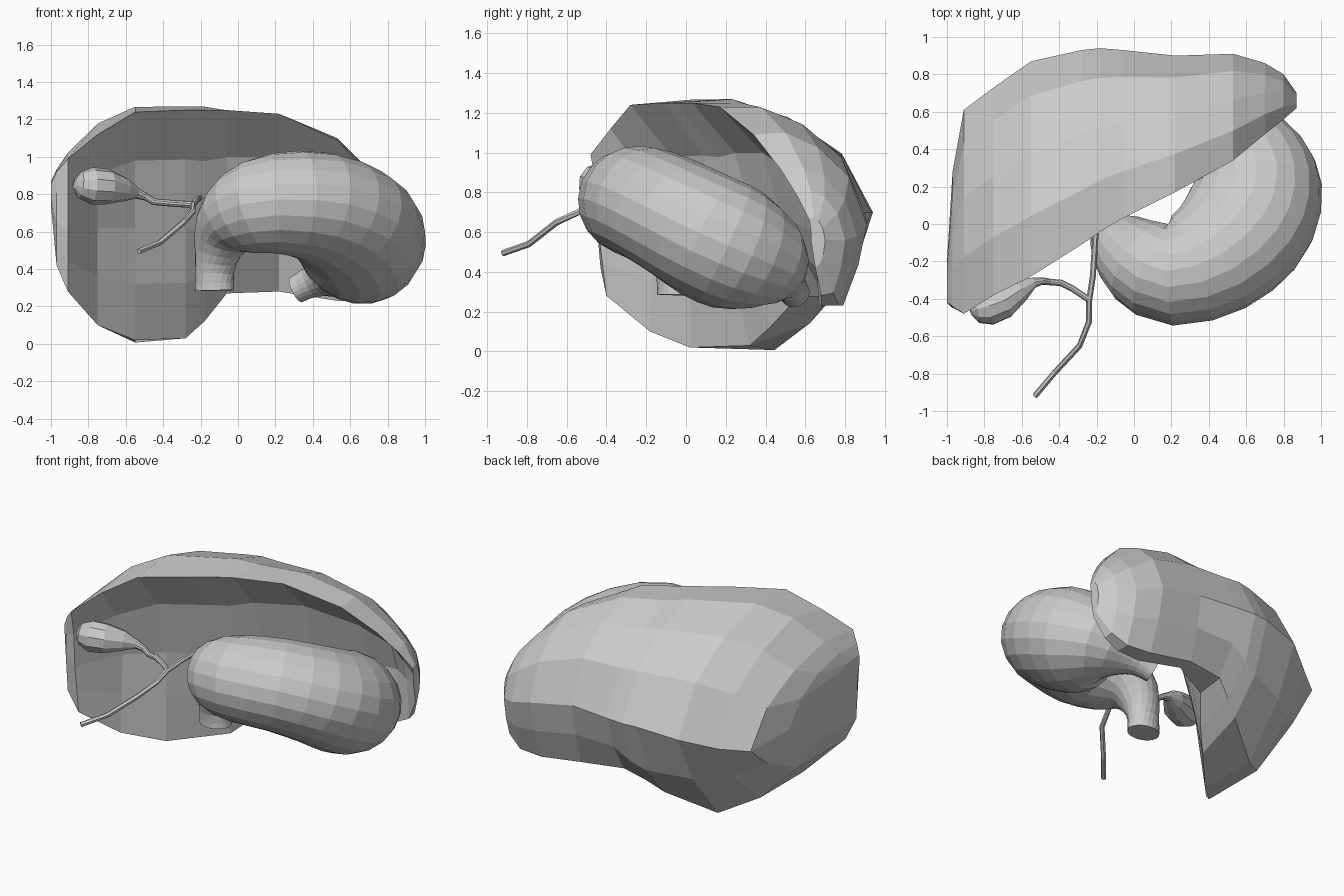
import bpy, bmesh
from mathutils import Vector
from math import sin, cos, pi


def skin(name, rings):
    """Join equal-length closed rings into a capped solid."""
    bm = bmesh.new()
    vs = [[bm.verts.new(p) for p in r] for r in rings]
    n = len(vs[0])
    for a, b in zip(vs, vs[1:]):
        for i in range(n):
            j = (i + 1) % n
            bm.faces.new((a[i], a[j], b[j], b[i]))
    bm.faces.new(vs[0])
    bm.faces.new(vs[-1])
    bmesh.ops.recalc_face_normals(bm, faces=bm.faces)
    me = bpy.data.meshes.new(name)
    bm.to_mesh(me)
    bm.free()
    ob = bpy.data.objects.new(name, me)
    bpy.context.collection.objects.link(ob)
    return ob


def smooth_path(pts, steps):
    """Catmull-Rom through rows of numbers."""
    out = []
    for k in range(len(pts) - 1):
        p0, p1, p2 = pts[max(k - 1, 0)], pts[k], pts[k + 1]
        p3 = pts[min(k + 2, len(pts) - 1)]
        for s in range(steps):
            t = s / steps
            out.append([0.5 * (2 * b + (c - a) * t + (2 * a - 5 * b + 4 * c - d) * t * t
                               + (3 * b - a - 3 * c + d) * t ** 3)
                        for a, b, c, d in zip(p0, p1, p2, p3)])
    out.append(list(pts[-1]))
    return out


def tube(name, stations, sides, steps=1):
    """Sweep an ellipse; each station is x, y, z, in-plane radius, normal radius."""
    st = smooth_path(stations, steps)
    ref = Vector((0, 0.4, 1)).normalized()
    rings = []
    for i, s in enumerate(st):
        t = (Vector(st[min(i + 1, len(st) - 1)][:3]) - Vector(st[max(i - 1, 0)][:3])).normalized()
        u = ref.cross(t).normalized()
        v = t.cross(u)
        c = Vector(s[:3])
        rings.append([c + u * s[3] * cos(2 * pi * k / sides) + v * s[4] * sin(2 * pi * k / sides)
                      for k in range(sides)])
    return skin(name, rings)


# Stomach: tilted C-shaped sac with narrow ends
tube("stomach", [
    (-.125, -.06, .285, .105, .085), (-.125, -.06, .38, .105, .09),
    (-.11, -.07, .49, .125, .12), (-.065, -.11, .61, .18, .17),
    (.04, -.20, .70, .245, .235), (.20, -.265, .75, .28, .27),
    (.42, -.18, .735, .325, .29), (.58, -.03, .66, .355, .305),
    (.65, .12, .575, .355, .32), (.64, .26, .51, .34, .315),
    (.58, .40, .445, .27, .25), (.47, .48, .375, .14, .14),
    (.39, .52, .33, .085, .085), (.31, .55, .29, .075, .075)], 20, 2)

# Gallbladder and its duct
tube("gallbladder", [
    (-.87, -.47, .855, .03, .03), (-.845, -.46, .85, .075, .07),
    (-.78, -.445, .845, .10, .10), (-.70, -.415, .84, .095, .095),
    (-.61, -.355, .825, .065, .065), (-.54, -.315, .805, .03, .03),
    (-.49, -.305, .785, .02, .02), (-.45, -.31, .76, .018, .018),
    (-.39, -.315, .755, .018, .018), (-.33, -.345, .75, .018, .018),
    (-.24, -.405, .745, .018, .018)], 10)

# Common bile duct
tube("bile_duct", [p + (.016, .016) for p in [
    (-.205, -.05, .78), (-.22, -.28, .77), (-.24, -.41, .745), (-.24, -.52, .71),
    (-.29, -.65, .65), (-.42, -.79, .54), (-.53, -.92, .495)]], 6)

# Liver sections: x, front rim (y, z), top z, back (y, z), lower tip (y, z),
# hollow (y, z), rise of the underside
sections = [
    (-1.0, -.42, .86, .87, -.2, .78, -.38, .74, -.42, .80, .17),
    (-.97, -.44, .92, .94, .28, .62, -.43, .42, -.45, .65, .05),
    (-.91, -.48, .99, 1.03, .61, .58, -.40, .28, -.44, .60, .0),
    (-.75, -.38, 1.12, 1.19, .73, .60, -.18, .10, -.16, .62, .0),
    (-.55, -.28, 1.24, 1.28, .87, .66, .02, .02, .02, .62, -.02),
    (-.28, -.11, 1.25, 1.28, .93, .70, .32, .03, .17, .62, .17),
    (-.18, -.04, 1.25, 1.28, .94, .70, .42, .12, .25, .60, .17),
    (-.06, .03, 1.25, 1.26, .93, .70, .56, .27, .34, .65, .05),
    (.22, .17, 1.23, 1.24, .90, .70, .70, .28, .48, .68, .0),
    (.53, .34, 1.09, 1.11, .91, .64, .67, .23, .64, .60, .0),
    (.70, .48, .91, .94, .86, .58, .68, .23, .70, .58, .0),
    (.80, .56, .78, .82, .80, .56, .68, .28, .66, .55, .05),
    (.87, .62, .66, .68, .70, .56, .65, .42, .63, .55, .17)]
rings = []
for x, fy, fz, top, by, bz, ty, tz, hy, hz, rise in sections:
    w, d = by - fy, top - bz
    prof = [(fy, fz), (fy + .28 * w, top - .02 * d), (fy + .57 * w, top - .18 * d),
            (fy + .84 * w, top - .49 * d), (by, bz),
            (ty + .82 * (by - ty), tz + .5 * (bz - tz)),
            (ty + .5 * (by - ty), tz + rise * (bz - tz)), (ty, tz),
            (.5 * (ty + hy), .5 * (tz + hz)), (hy, hz),
            (hy + .3 * (fy - hy), hz + .58 * (fz - hz))]
    rings.append([(x, y, z) for y, z in prof])
skin("liver", rings)
